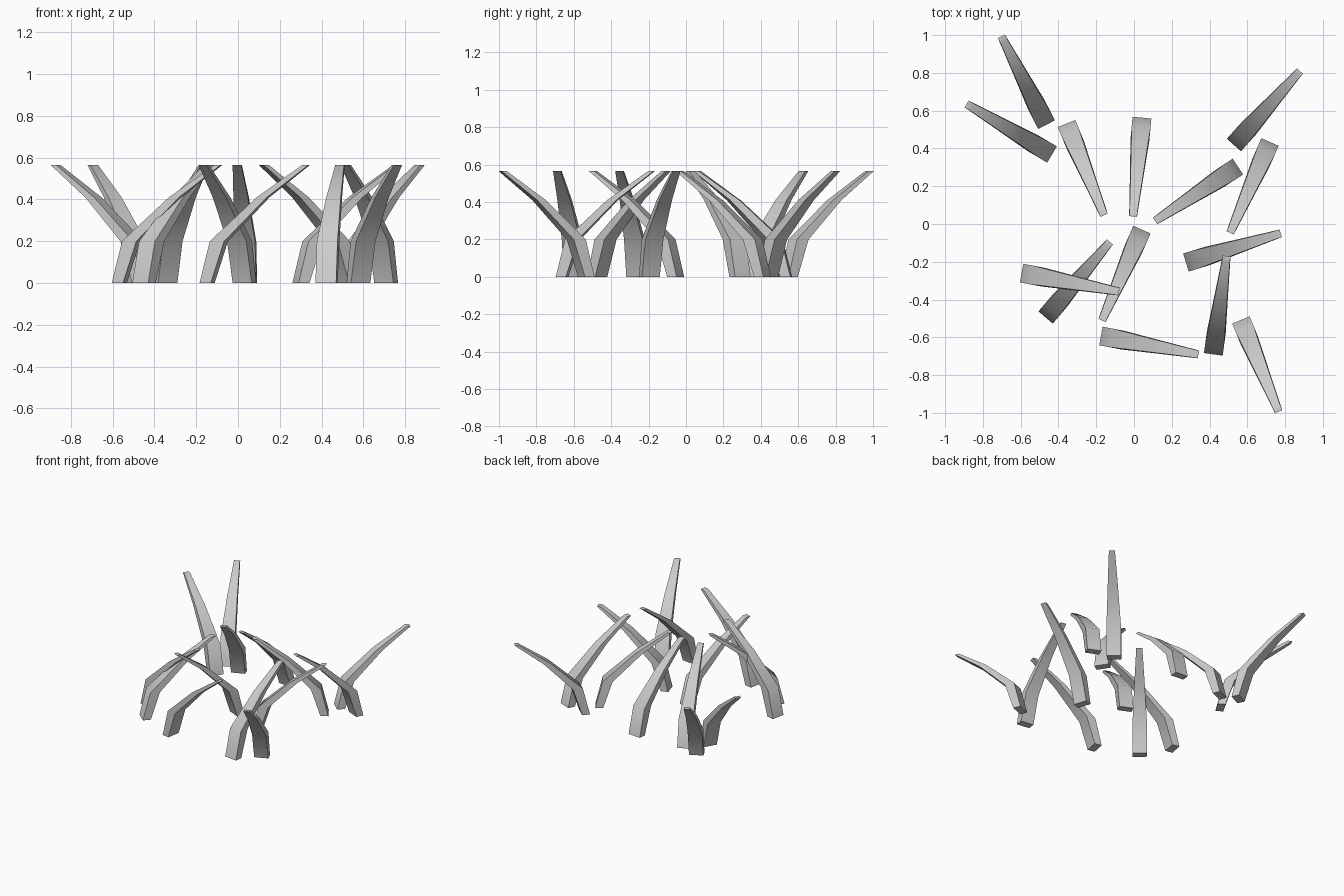
import bpy, math

# blade cross-sections: height, back edge, front edge, width
RINGS = [(0.0, 0.0, 0.055, 0.10), (0.2, 0.05, 0.12, 0.10),
         (0.41, 0.275, 0.325, 0.07), (0.565, 0.495, 0.525, 0.042)]

# each blade: base x, base y, tip x, tip y
BLADES = [(0.042, 0.563, -0.005, 0.04), (-0.357, 0.532, -0.16, 0.05),
          (-0.463, 0.526, -0.70, 0.99), (-0.434, 0.368, -0.88, 0.632),
          (0.529, 0.418, 0.876, 0.807), (0.55, 0.304, 0.114, 0.018),
          (0.72, 0.434, 0.51, -0.045), (0.275, -0.204, 0.775, -0.05),
          (0.42, -0.69, 0.49, -0.172), (0.566, -0.508, 0.765, -0.992),
          (-0.175, -0.593, 0.339, -0.69), (0.042, -0.03, -0.167, -0.505),
          (-0.468, -0.495, -0.13, -0.098), (-0.595, -0.26, -0.082, -0.357)]

# one shared bent, tapering blade
verts, faces = [], []
for z, back, front, w in RINGS:
    verts += [(back, -w / 2, z), (front, -w / 2, z), (front, w / 2, z), (back, w / 2, z)]
for r in range(len(RINGS) - 1):
    for i in range(4):
        a, b = r * 4 + i, r * 4 + (i + 1) % 4
        faces.append((a, b, b + 4, a + 4))
n = len(verts)
faces += [(3, 2, 1, 0), (n - 4, n - 3, n - 2, n - 1)]
mesh = bpy.data.meshes.new("grass_blade")
mesh.from_pydata(verts, [], faces)
mesh.shade_smooth()
mesh.set_sharp_from_angle(angle=math.radians(50))

# scatter the blades
for i, (x, y, tx, ty) in enumerate(BLADES):
    ob = bpy.data.objects.new(f"grass_blade_{i + 1}", mesh)
    ob.location = (x, y, 0)
    ob.rotation_euler.z = math.atan2(ty - y, tx - x)
    bpy.context.collection.objects.link(ob)
